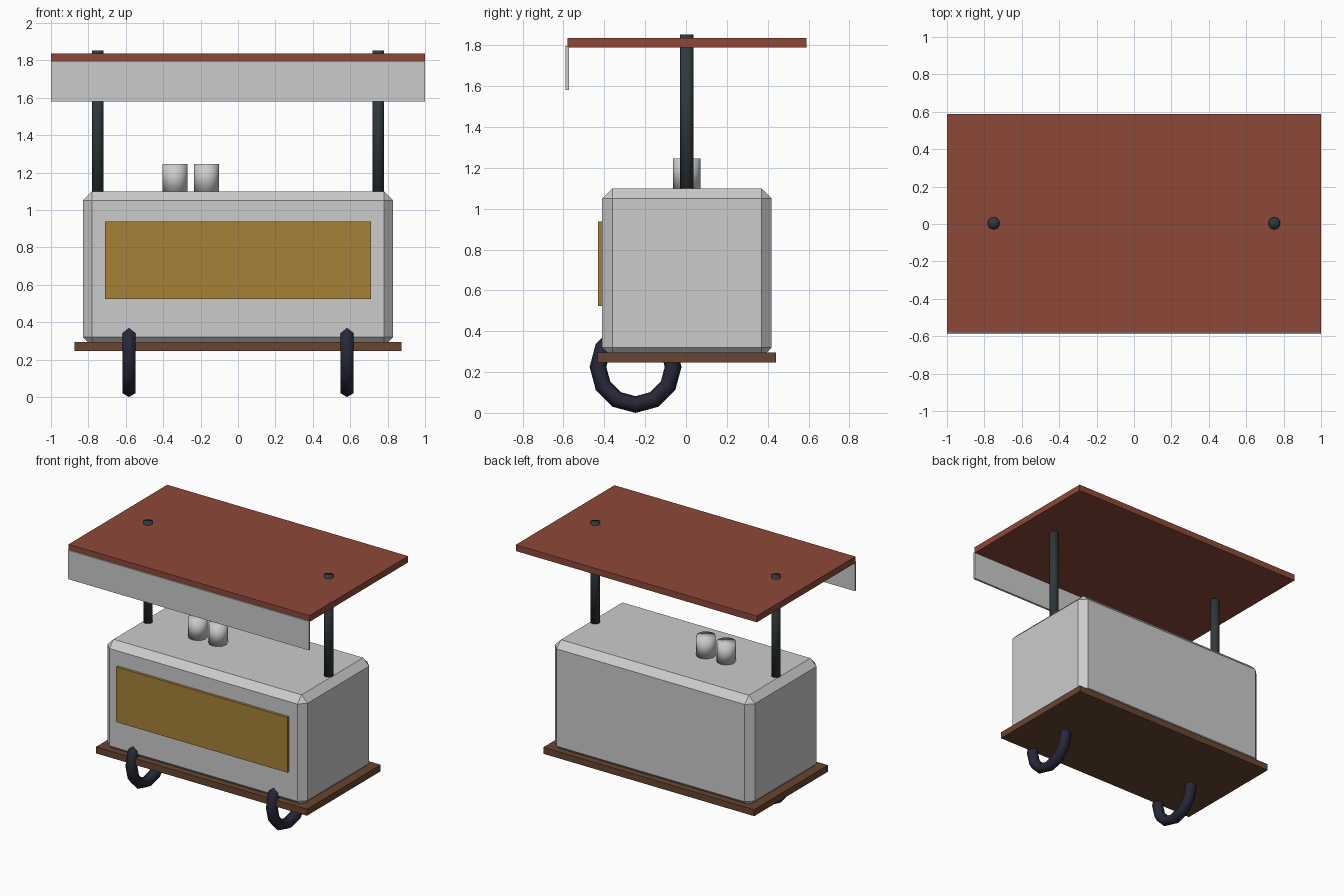
import bpy
from math import pi

if "Cube" in bpy.data.objects:
    bpy.data.objects.remove(bpy.data.objects["Cube"])

CY = 0.004  # shared depth centre of the stall


def paint(obj, color):
    if color:
        mat = bpy.data.materials.new(obj.name + "_paint")
        mat.diffuse_color = (*color, 1)
        mat.use_nodes = True
        mat.node_tree.nodes["Principled BSDF"].inputs["Base Color"].default_value = mat.diffuse_color
        obj.data.materials.append(mat)


def box(name, x, y, z, color=None, bevel=0):
    """Box from (min, max) ranges, optionally chamfered."""
    bpy.ops.mesh.primitive_cube_add(
        size=1, location=[(a + b) / 2 for a, b in (x, y, z)])
    obj = bpy.context.object
    obj.name = name
    obj.scale = [b - a for a, b in (x, y, z)]
    bpy.ops.object.transform_apply(location=False, rotation=False, scale=True)
    if bevel:
        mod = obj.modifiers.new("chamfer", 'BEVEL')
        mod.width = bevel
        mod.segments = 1
    paint(obj, color)
    return obj


def cylinder(name, x, z, radius, sides, color=None):
    bpy.ops.mesh.primitive_cylinder_add(
        vertices=sides, radius=radius, depth=z[1] - z[0],
        location=(x, CY, (z[0] + z[1]) / 2))
    obj = bpy.context.object
    obj.name = name
    bpy.ops.object.shade_smooth()
    paint(obj, color)


# Cart body on its plank base, with front panel
box("cart_body", (-0.83, 0.83), (CY - 0.415, CY + 0.415), (0.27, 1.10), bevel=0.05)
box("base_board", (-0.875, 0.875), (CY - 0.437, CY + 0.437), (0.246, 0.295), (0.14, 0.06, 0.03))
box("front_panel", (-0.71, 0.71), (-0.43, -0.40), (0.524, 0.938), (0.38, 0.22, 0.04))

# Canopy and hanging front valance
box("canopy", (-1, 1), (-0.58, 0.589), (1.79, 1.837), (0.27, 0.065, 0.04))
box("front_valance", (-1, 1), (-0.589, -0.573), (1.58, 1.797))

# Posts and wheels, mirrored left and right
for side, s in (("left", -1), ("right", 1)):
    cylinder(side + "_post", s * 0.75, (1.05, 1.853), 0.033, 10, (0.03, 0.04, 0.045))
    bpy.ops.mesh.primitive_torus_add(
        major_segments=12, minor_segments=6, major_radius=0.184, minor_radius=0.041,
        location=(s * 0.583, -0.247, 0.225), rotation=(0, pi / 2, 0))
    wheel = bpy.context.object
    wheel.name = side + "_wheel"
    bpy.ops.object.shade_smooth()
    paint(wheel, (0.02, 0.02, 0.04))

# Cups on the counter
for i, x in enumerate((-0.336, -0.168)):
    cylinder(f"cup_{i + 1}", x, (1.095, 1.245), 0.067, 12)
